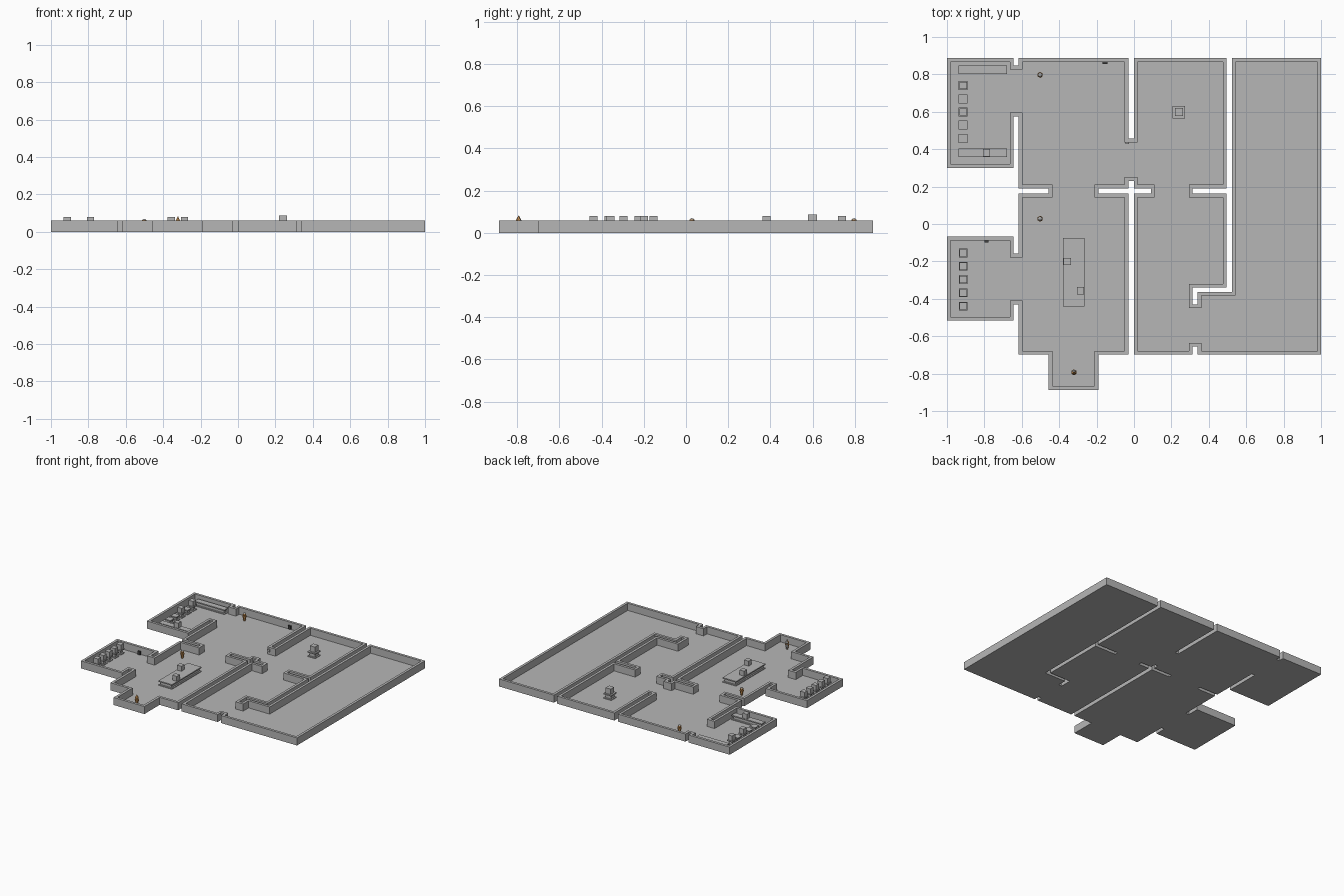
import bpy, bmesh, math
from mathutils import Vector

if "Cube" in bpy.data.objects:
    bpy.data.objects.remove(bpy.data.objects["Cube"])

WALL_H, WALL_T, FLOOR = 0.059, 0.02, 0.003


def material(name, rgb):
    m = bpy.data.materials.new(name)
    m.diffuse_color = (*rgb, 1)
    m.use_nodes = True
    m.node_tree.nodes["Principled BSDF"].inputs["Base Color"].default_value = m.diffuse_color
    return m


GREY = material("plain grey", (0.47, 0.47, 0.47))
ORANGE = material("warm orange", (0.62, 0.30, 0.09))
DARK = material("dark grey", (0.05, 0.05, 0.05))


def finish(name, bm, mat):
    bmesh.ops.recalc_face_normals(bm, faces=bm.faces)
    me = bpy.data.meshes.new(name)
    bm.to_mesh(me)
    bm.free()
    me.materials.append(mat)
    ob = bpy.data.objects.new(name, me)
    bpy.context.collection.objects.link(ob)
    return ob


def add_box(bm, cx, cy, sx, sy, z0, z1):
    vs = bmesh.ops.create_cube(bm, size=1)["verts"]
    for v in vs:
        v.co = Vector((cx + v.co.x * sx, cy + v.co.y * sy, (z0 + z1) / 2 + v.co.z * (z1 - z0)))


def box(name, cx, cy, sx, sy, z0, z1, mat=GREY):
    bm = bmesh.new()
    add_box(bm, cx, cy, sx, sy, z0, z1)
    return finish(name, bm, mat)


# One outline around all connected rooms, walked with the rooms on the left
OUTLINE = [
    (-.457, -.887), (-.19, -.887), (-.19, -.698), (-.03, -.698), (-.03, .163), (-.19, .163),
    (-.19, .19), (-.03, .19), (-.03, .23), (0, .23), (0, .19), (.09, .19), (.09, .163),
    (0, .163), (0, -.698), (.313, -.698), (.313, -.655), (.34, -.655), (.34, -.698),
    (1, -.698), (1, .887), (.523, .887), (.523, -.363), (.34, -.363), (.34, -.43),
    (.313, -.43), (.313, -.34), (.495, -.34), (.495, .163), (.313, .163), (.313, .19),
    (.495, .19), (.495, .887), (0, .887), (0, .457), (-.03, .457), (-.03, .887),
    (-.617, .887), (-.617, .847), (-.644, .847), (-.644, .887), (-1, .887), (-1, .30),
    (-.644, .30), (-.644, .575), (-.617, .575), (-.617, .19), (-.457, .19), (-.457, .163),
    (-.617, .163), (-.617, -.158), (-.644, -.158), (-.644, -.067), (-1, -.067), (-1, -.516),
    (-.644, -.516), (-.644, -.43), (-.617, -.43), (-.617, -.698), (-.457, -.698)]


def inset(points, t):
    out = []
    for i, p in enumerate(points):
        p = Vector(p)
        a = (p - Vector(points[i - 1])).normalized()
        b = (Vector(points[(i + 1) % len(points)]) - p).normalized()
        out.append(p + t * Vector((-a.y - b.y, a.x + b.x)))
    return out


INNER = inset(OUTLINE, WALL_T)

# Walls: a closed ring with square section
bm = bmesh.new()
section = [(OUTLINE, 0), (OUTLINE, WALL_H), (INNER, WALL_H), (INNER, 0)]
rings = [[bm.verts.new((p[0], p[1], z)) for p in pts] for pts, z in section]
for k in range(4):
    r, s = rings[k], rings[(k + 1) % 4]
    for i in range(len(r)):
        j = (i + 1) % len(r)
        bm.faces.new((r[i], r[j], s[j], s[i]))
finish("walls", bm, GREY)

# Floor inside the walls
bm = bmesh.new()
face = bm.faces.new([bm.verts.new((p.x, p.y, 0)) for p in INNER])
ext = bmesh.ops.extrude_face_region(bm, geom=[face], use_keep_orig=True)["geom"]
bmesh.ops.translate(bm, vec=(0, 0, FLOOR), verts=[g for g in ext if isinstance(g, bmesh.types.BMVert)])
bmesh.ops.triangulate(bm, faces=[f for f in bm.faces if len(f.verts) > 4])
finish("floor", bm, GREY)


def table(name, cx, cy, sx, sy, top=0.04):
    # slab top, recessed middle, slab base
    bm = bmesh.new()
    add_box(bm, cx, cy, sx, sy, top - 0.009, top)
    add_box(bm, cx, cy, sx - 0.02, sy - 0.02, 0.008, top - 0.009)
    add_box(bm, cx, cy, sx, sy, FLOOR, 0.009)
    finish(name, bm, GREY)


def crate(name, cx, cy, s=0.038, z0=0.04, z1=0.079):
    box(name, cx, cy, s, s, z0, z1)


# Upper left room: two counters and a row of stands
table("upper_counter", -.808, .824, .26, .046)
table("lower_counter", -.808, .381, .26, .046)
crate("counter_crate", -.789, .381)
for i in range(5):
    y = .74 - i * .0705
    table(f"upper_stand_{i}", -.913, y, .048, .048)
    if i in (0, 2):
        crate(f"upper_crate_{i}", -.913, y)

# Lower left room: a row of stands with crates
for i in range(5):
    y = -.155 - i * .071
    table(f"lower_stand_{i}", -.913, y, .046, .046)
    crate(f"lower_crate_{i}", -.913, y)

# Central long table and its crates
table("long_table", -.322, -.258, .117, .364)
crate("long_table_crate_a", -.357, -.2)
crate("long_table_crate_b", -.287, -.357)

# Pedestal in the middle room
table("pedestal", .24, .597, .068, .066, 0.043)
crate("pedestal_crate", .24, .599, 0.043, 0.043, 0.086)


def figure(name, x, y, hat=False):
    # tapered body and round head, optional pointed hat
    bm = bmesh.new()
    vs = bmesh.ops.create_cone(bm, cap_ends=True, segments=6, radius1=.006, radius2=.016, depth=.042)["verts"]
    bmesh.ops.translate(bm, vec=(0, 0, FLOOR + .021), verts=vs)
    vs = bmesh.ops.create_uvsphere(bm, u_segments=8, v_segments=6, radius=.013)["verts"]
    bmesh.ops.translate(bm, vec=(0, 0, .056), verts=vs)
    if hat:
        vs = bmesh.ops.create_cone(bm, cap_ends=True, segments=6, radius1=.014, radius2=.001, depth=.024)["verts"]
        bmesh.ops.translate(bm, vec=(0, 0, .07), verts=vs)
    ob = finish(name, bm, ORANGE)
    ob.data.materials.append(GREY)
    for p in ob.data.polygons:  # grey back of the hatted figure, grey crown on the others
        if (hat and p.normal.y > .4) or (not hat and p.center.z > .063):
            p.material_index = 1
    ob.location = (x, y, 0)


figure("figure_upper", -.502, .797)
figure("figure_middle", -.502, .028)
figure("figure_entry", -.321, -.793, True)

# Small wall fittings
box("fitting_upper", -.155, .861, .025, .012, .008, .035, DARK)
box("fitting_lower", -.789, -.094, .022, .012, 0, .03, DARK)
box("wall_switch", -.037, .432, .018, .01, .025, .045, GREY)
